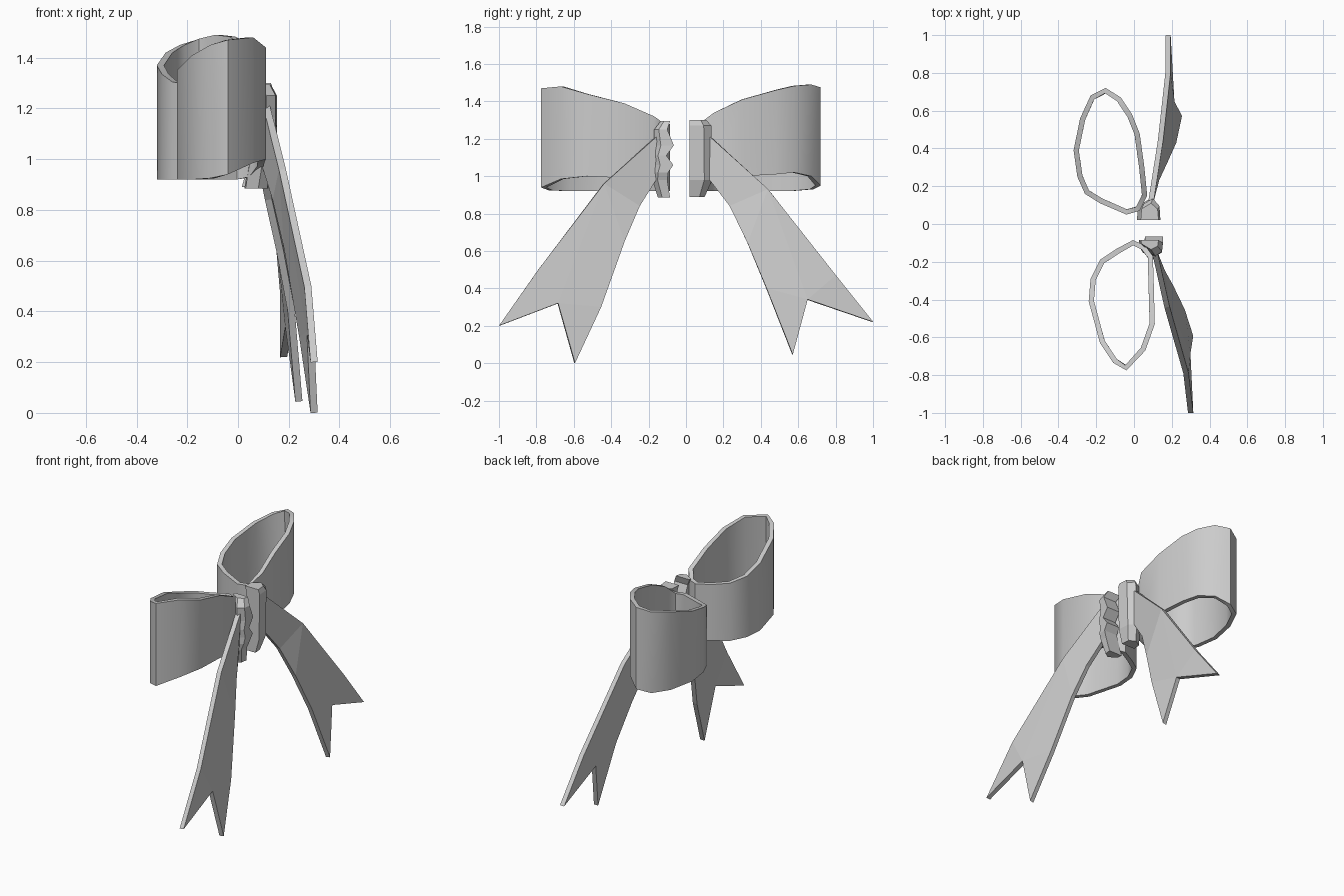
import bpy
import bmesh


def make_object(name, verts, faces, thickness=0.0, offset=0.0, smooth=False):
    mesh = bpy.data.meshes.new(name)
    mesh.from_pydata(verts, [], faces)
    obj = bpy.data.objects.new(name, mesh)
    bpy.context.collection.objects.link(obj)
    if thickness:
        mod = obj.modifiers.new("thickness", "SOLIDIFY")
        mod.thickness = thickness
        mod.offset = offset
    else:
        bm = bmesh.new()
        bm.from_mesh(mesh)
        bmesh.ops.recalc_face_normals(bm, faces=bm.faces)
        bm.to_mesh(mesh)
        bm.free()
    bpy.ops.object.select_all(action='DESELECT')
    obj.select_set(True)
    bpy.context.view_layer.objects.active = obj
    if thickness:
        bpy.ops.object.modifier_apply(modifier="thickness")
    if smooth:
        bpy.ops.object.shade_smooth_by_angle(angle=0.7)
    return obj


# ribbon loop: closed upright band, rows are x, y, top z, bottom z
def ribbon_loop(name, ring):
    n = len(ring)
    verts = [(x, y, b) for x, y, t, b in ring] + [(x, y, t) for x, y, t, b in ring]
    faces = [(i, (i + 1) % n, (i + 1) % n + n, i + n) for i in range(n)]
    make_object(name, verts, faces, 0.028, -1, True)


# hanging tail with a notched end: outer edge, notch, inner edge
def ribbon_tail(name, pts):
    faces = [(0, 1, 8, 9), (1, 7, 8), (1, 2, 4), (1, 4, 6, 7), (2, 3, 4), (4, 5, 6)]
    make_object(name, pts, faces, 0.028, 0)


# half of the knot: rows are z, inner y, outer y, x shift
def knot_half(name, side, rows):
    verts = []
    for z, yi, yo, dx in rows:
        section = [(0.055, yi), (0.15, yi), (0.145, yi + (yo - yi) * 0.65),
                   (0.11, yo), (0.06, yo - 0.03)]
        verts += [(x + dx, side * y, z) for x, y in section]
    faces = [tuple(range(5)), tuple(range(len(verts) - 5, len(verts)))]
    for r in range(len(rows) - 1):
        for i in range(5):
            j = (i + 1) % 5
            faces.append((r * 5 + i, r * 5 + j, r * 5 + 5 + j, r * 5 + 5 + i))
    make_object(name, verts, faces)


# loops
ribbon_loop("right_loop", [
    (.07, .15, 1.34, .98), (.055, .30, 1.41, 1.0), (.03, .48, 1.46, 1.01),
    (-.01, .58, 1.483, 1.02), (-.07, .67, 1.49, 1.0), (-.15, .72, 1.475, .95),
    (-.23, .68, 1.45, .93), (-.285, .56, 1.42, .92), (-.32, .39, 1.37, .92),
    (-.30, .25, 1.335, .92), (-.26, .16, 1.305, .92), (-.18, .11, 1.29, .92),
    (-.04, .05, 1.28, .92), (.03, .07, 1.28, .93)])
ribbon_loop("left_loop", [
    (.06, -.115, 1.28, .93), (-.005, -.085, 1.28, .92), (-.09, -.13, 1.28, .92),
    (-.18, -.19, 1.29, .92), (-.23, -.29, 1.31, .92), (-.24, -.41, 1.35, .92),
    (-.18, -.63, 1.41, .92), (-.11, -.735, 1.45, .925), (-.04, -.775, 1.47, .94),
    (.06, -.67, 1.48, .985), (.11, -.53, 1.44, 1.0), (.105, -.33, 1.39, .99),
    (.10, -.17, 1.32, .97)])

# tails
ribbon_tail("right_tail", [
    (.09, .12, 1.22), (.14, .44, .93), (.18, .80, .47), (.18, 1.0, .22), (.20, .65, .34),
    (.24, .57, .045), (.21, .43, .40), (.165, .33, .64), (.12, .235, .84), (.09, .12, .99)])
ribbon_tail("left_tail", [
    (.11, -.15, 1.22), (.175, -.44, .96), (.275, -.79, .50), (.30, -1.0, .20),
    (.285, -.685, .32), (.30, -.595, 0), (.255, -.455, .30), (.195, -.33, .65),
    (.15, -.25, .84), (.10, -.15, 1.0)])

# knot halves, the left one with a jagged inner edge
knot_half("right_knot", 1, [
    (.89, .02, .10, -.04), (.98, .02, .14, -.015), (1.27, .02, .135, -.01),
    (1.30, .02, .11, -.02)])
knot_half("left_knot", -1, [
    (.885, .085, .15, -.03), (.98, .10, .18, -.015), (1.02, .095, .178, 0),
    (1.06, .068, .176, .003), (1.11, .105, .174, .003), (1.165, .065, .172, .003),
    (1.25, .10, .17, .003), (1.295, .085, .135, -.02)])
